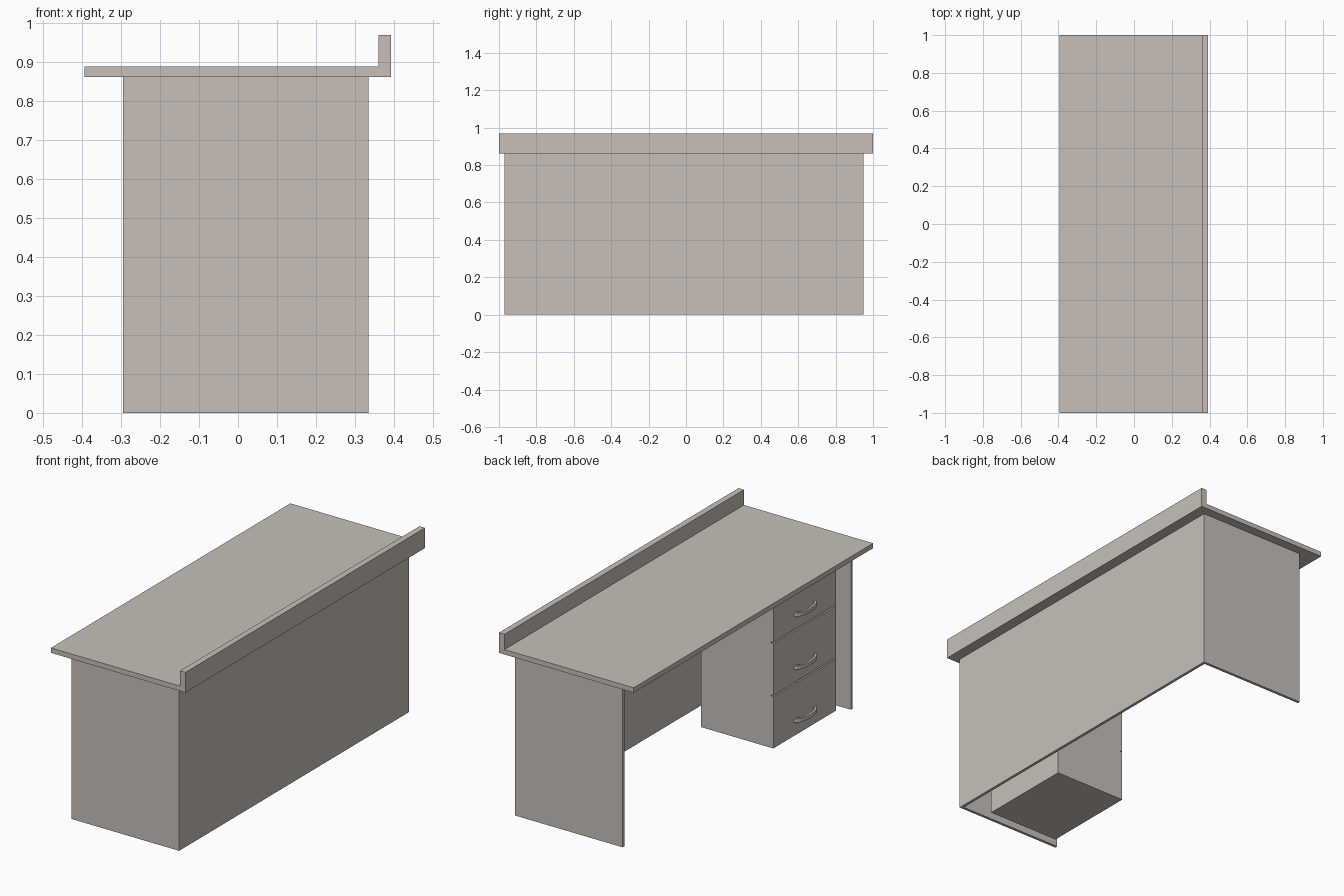
import bpy, bmesh, math

if "Cube" in bpy.data.objects:
    bpy.data.objects.remove(bpy.data.objects["Cube"])

mat = bpy.data.materials.new("warm grey laminate")
mat.diffuse_color = (0.58, 0.53, 0.485, 1)
mat.use_nodes = True
mat.node_tree.nodes["Principled BSDF"].inputs["Base Color"].default_value = mat.diffuse_color


def prism(name, pts, axis, lo, hi):
    """Extrude a 2D outline: axis 'y' uses (x, z) points, axis 'z' uses (x, y)."""
    def place(p, d):
        return (p[0], d, p[1]) if axis == 'y' else (p[0], p[1], d)
    bm = bmesh.new()
    face = bm.faces.new([bm.verts.new(place(p, lo)) for p in pts])
    ext = bmesh.ops.extrude_face_region(bm, geom=[face])
    for v in ext["geom"]:
        if isinstance(v, bmesh.types.BMVert):
            v.co["xyz".index(axis)] = hi
    bmesh.ops.recalc_face_normals(bm, faces=bm.faces)
    mesh = bpy.data.meshes.new(name)
    bm.to_mesh(mesh)
    bm.free()
    mesh.materials.append(mat)
    obj = bpy.data.objects.new(name, mesh)
    bpy.context.collection.objects.link(obj)
    return obj


def box(name, x, y, z):
    return prism(name, [(x[0], y[0]), (x[1], y[0]), (x[1], y[1]), (x[0], y[1])], 'z', *z)


# Worktop with its raised ledge, one L-shaped profile
prism("worktop", [(-0.394, 0.863), (0.393, 0.863), (0.393, 0.97), (0.361, 0.97),
                  (0.361, 0.889), (-0.394, 0.889)], 'y', -1, 1)

# Side panels and long modesty panel
T = 0.015
box("side_panel_front", (-0.295, 0.335), (-0.97, -0.97 + T), (0, 0.863))
box("side_panel_back", (-0.295, 0.335), (0.95 - T, 0.95), (0, 0.863))
box("modesty_panel", (0.335 - T, 0.335), (-0.97 + T, 0.95 - T), (0, 0.863))

# Drawer pedestal
Y0, Y1 = -0.907, -0.382
box("pedestal", (-0.23, 0.18), (Y0, Y1), (0, 0.863))

# Drawer fronts with bowed handles
YC = (Y0 + Y1) / 2
N = 10
for i in range(3):
    z = 0.28 * i
    box(f"drawer_front_{i + 1}", (-0.243, -0.23), (Y0, Y1), (z, z + 0.273))
    outline = []
    for half, bow, base in ((0.088, 0.034, -0.243), (0.074, 0.022, -0.243)):
        arc = [(base - bow * math.sin(math.pi * k / N),
                YC - half * math.cos(math.pi * k / N)) for k in range(N + 1)]
        outline += arc if not outline else arc[::-1]
    prism(f"drawer_handle_{i + 1}", outline, 'z', z + 0.07, z + 0.09)
